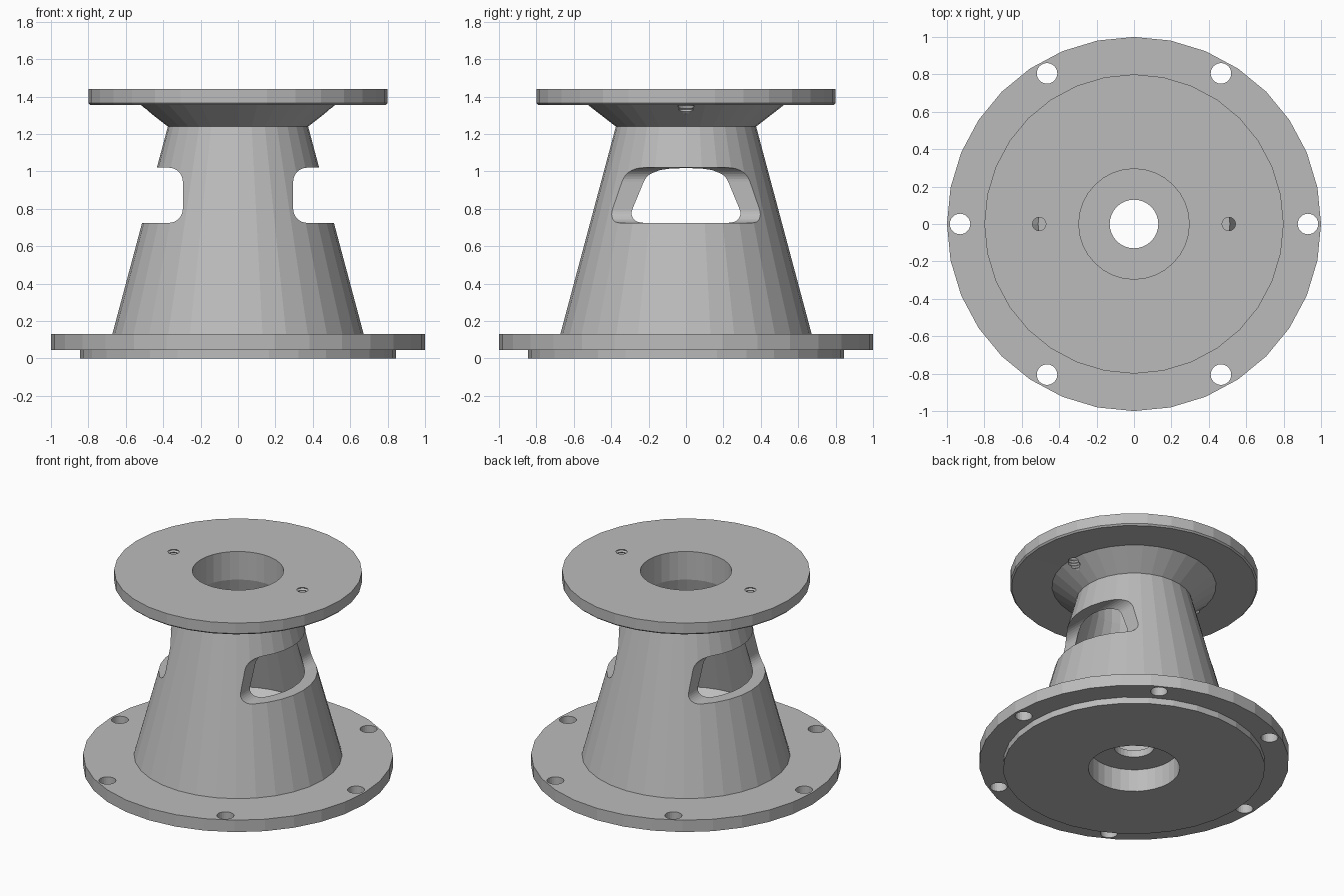
import bpy, bmesh, math
from mathutils import Matrix

cube = bpy.data.objects.get("Cube")
if cube:
    bpy.data.objects.remove(cube)

metal = bpy.data.materials.new("plain_grey")
metal.use_nodes = True
GREY = (0.5, 0.5, 0.5, 1)
metal.diffuse_color = GREY
metal.node_tree.nodes["Principled BSDF"].inputs["Base Color"].default_value = GREY


def lathe(bm, profile, sides, x=0, y=0, closed=False):
    """Revolve (radius, height) points; open profiles are capped at both ends."""
    rings = []
    for r, z in profile:
        rings.append([bm.verts.new((x + r * math.cos(2 * math.pi * i / sides),
                                    y + r * math.sin(2 * math.pi * i / sides), z))
                      for i in range(sides)])
    pairs = list(zip(rings, rings[1:]))
    if closed:
        pairs.append((rings[-1], rings[0]))
    else:
        bm.faces.new(rings[0][::-1])
        bm.faces.new(rings[-1])
    for a, b in pairs:
        for i in range(sides):
            j = (i + 1) % sides
            bm.faces.new((a[i], a[j], b[j], b[i]))


def make_object(name, bm):
    bmesh.ops.recalc_face_normals(bm, faces=bm.faces)
    mesh = bpy.data.meshes.new(name)
    bm.to_mesh(mesh)
    bm.free()
    mesh.materials.append(metal)
    obj = bpy.data.objects.new(name, mesh)
    bpy.context.scene.collection.objects.link(obj)
    return obj


# Hollow body: stepped base flange, tapered shell, flared neck, top flange
outer = [(0.845, 0), (0.845, 0.045), (1, 0.045), (1, 0.13), (0.672, 0.13),
         (0.375, 1.24), (0.53, 1.36), (0.79, 1.355), (0.8, 1.365), (0.8, 1.44)]
inner = [(0.295, 1.44), (0.295, 1.24), (0.525, 0.37), (0.295, 0.21),
         (0.13, 0.21), (0.13, 0.16), (0.295, 0.16), (0.295, 0)]
bm = bmesh.new()
lathe(bm, outer + inner, 32, closed=True)
body = make_object("flanged_pedestal", bm)

# Bolt holes around the base flange
cut = bmesh.new()
for k in range(6):
    a = math.radians(60 * k)
    lathe(cut, [(0.055, 0.02), (0.055, 0.2)], 24, 0.93 * math.cos(a), 0.93 * math.sin(a))

# Threaded holes through the top flange
pitch = 0.02
thread = [(0.046 if i % 2 else 0.036, 1.26 + i * pitch / 2) for i in range(21)]
for side in (-1, 1):
    lathe(cut, thread, 16, 0.507 * side)

# Side windows with rounded inner corners
for side in (-1, 1):
    place = Matrix.Translation((side * 0.645, 0, 0.8725)) @ Matrix.Diagonal((0.7, 2, 0.295, 1))
    verts = bmesh.ops.create_cube(cut, size=1, matrix=place)["verts"]
    near = {v for v in verts if abs(v.co.x) < 0.5}
    edges = [e for v in near for e in v.link_edges
             if e.other_vert(v) in near and abs(e.verts[0].co.y - e.verts[1].co.y) > 1]
    bmesh.ops.bevel(cut, geom=list(set(edges)), offset=0.075, segments=8,
                    profile=0.5, affect='EDGES')
cutter = make_object("opening_cutter", cut)
cutter.hide_render = True

# Cut the openings and drop the helper
mod = body.modifiers.new("openings", 'BOOLEAN')
mod.operation = 'DIFFERENCE'
mod.solver = 'EXACT'
mod.object = cutter
bpy.context.view_layer.update()
graph = bpy.context.evaluated_depsgraph_get()
result = bpy.data.meshes.new_from_object(body.evaluated_get(graph))
body.modifiers.clear()
body.data = result
bpy.data.objects.remove(cutter)
